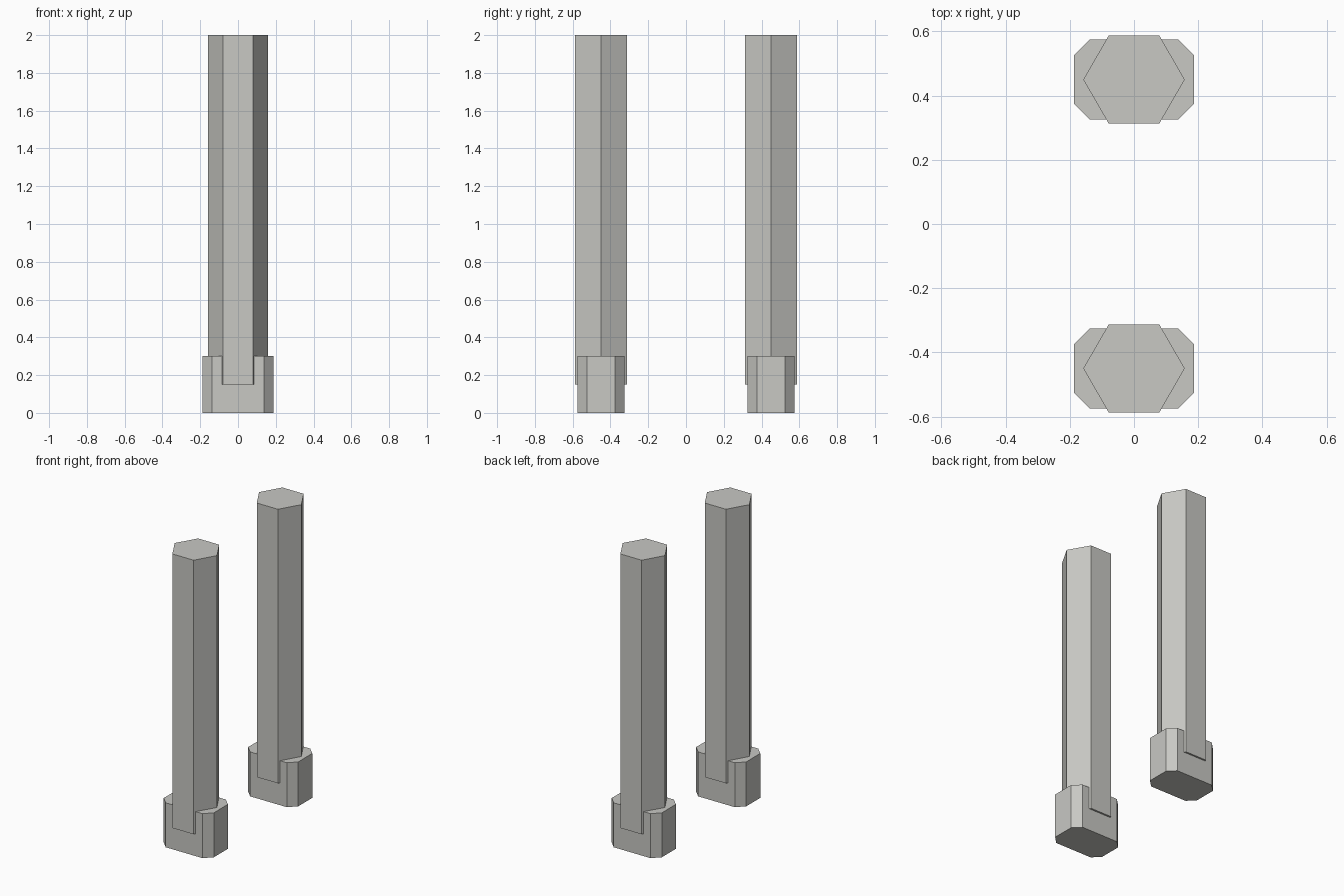
import bpy, bmesh, math

if "Cube" in bpy.data.objects:
    bpy.data.objects.remove(bpy.data.objects["Cube"])

grey = bpy.data.materials.new("light_grey")
grey.diffuse_color = (0.58, 0.58, 0.55, 1)
grey.use_nodes = True
grey.node_tree.nodes["Principled BSDF"].inputs["Base Color"].default_value = grey.diffuse_color


def prism(name, outline, y, z0, z1):
    """Upright prism from an outline centred on (0, y)."""
    bm = bmesh.new()
    face = bm.faces.new([bm.verts.new((px, py, z0)) for px, py in outline])
    top = bmesh.ops.extrude_face_region(bm, geom=[face])["geom"]
    verts = [v for v in top if isinstance(v, bmesh.types.BMVert)]
    bmesh.ops.translate(bm, verts=verts, vec=(0, 0, z1 - z0))
    bmesh.ops.recalc_face_normals(bm, faces=bm.faces)
    mesh = bpy.data.meshes.new(name)
    bm.to_mesh(mesh)
    bm.free()
    mesh.materials.append(grey)
    obj = bpy.data.objects.new(name, mesh)
    obj.location.y = y
    bpy.context.collection.objects.link(obj)


# Hexagonal post outline, with points towards left and right
R = 0.158
hexagon = [(R * math.cos(math.radians(60 * i)), R * math.sin(math.radians(60 * i)))
           for i in range(6)]

# Rectangular foot outline with chamfered corners
W, D, C = 0.187, 0.125, 0.05
foot = [(W, -D + C), (W, D - C), (W - C, D), (-W + C, D),
        (-W, D - C), (-W, -D + C), (-W + C, -D), (W - C, -D)]

# Two matching posts, each standing in its foot
for side, y in (("front", -0.45), ("back", 0.45)):
    prism(side + "_foot", foot, y, 0, 0.30)
    prism(side + "_post", hexagon, y, 0.15, 2.0)
